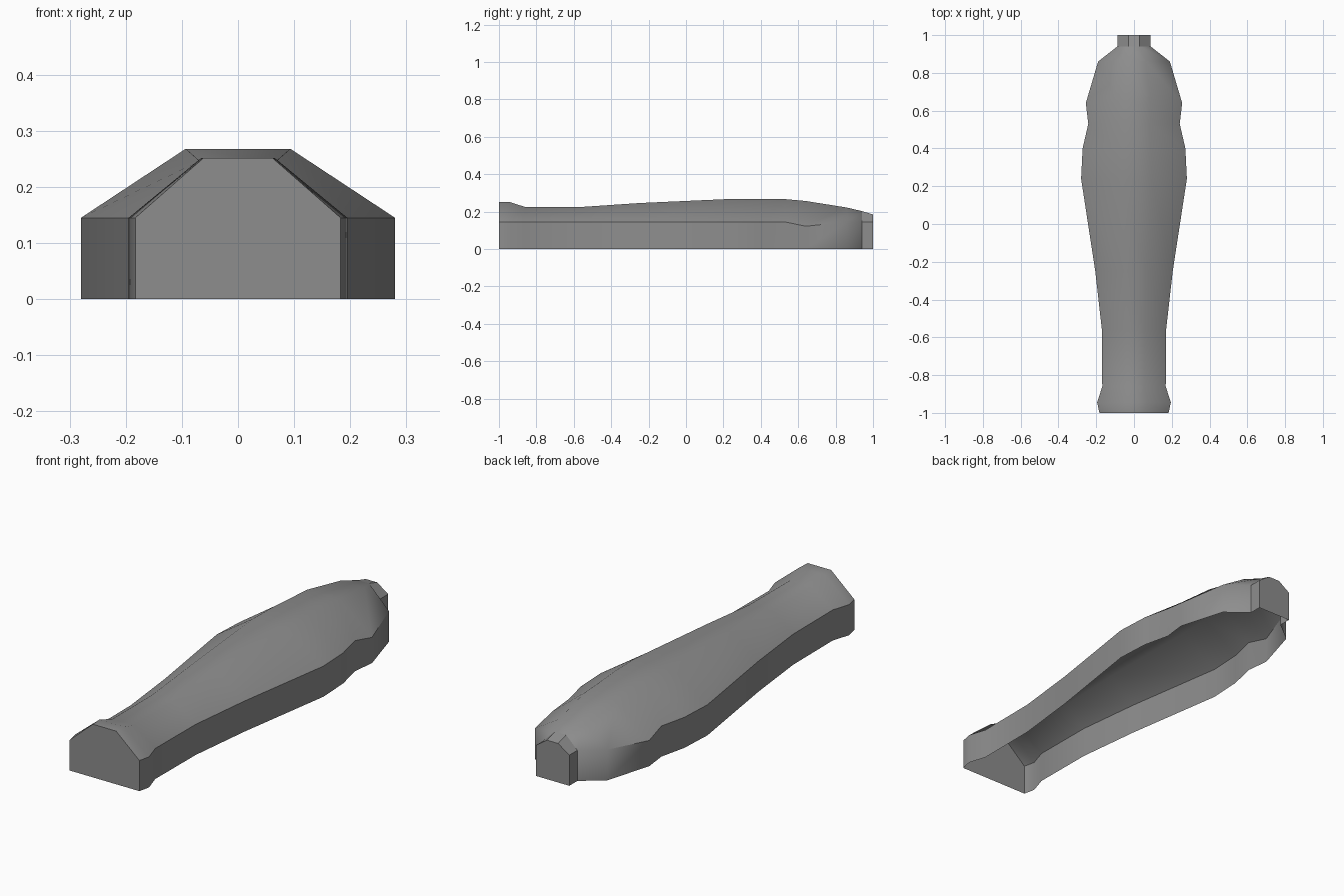
import bpy, bmesh, math

cube = bpy.data.objects.get("Cube")
if cube:
    bpy.data.objects.remove(cube, do_unlink=True)

grey = bpy.data.materials.new("neutral grey")
grey.use_nodes = True
colour = (0.27, 0.27, 0.27, 1)
grey.diffuse_color = colour
grey.node_tree.nodes["Principled BSDF"].inputs["Base Color"].default_value = colour

# Stations along the body: y, half width, ridge height, shoulder height
SHOULDER = 0.145
stations = [
    (-1.0, 0.183, 0.252, SHOULDER),
    (-0.945, 0.195, 0.252, SHOULDER),
    (-0.86, 0.168, 0.225, SHOULDER),
    (-0.56, 0.17, 0.225, SHOULDER),
    (-0.25, 0.205, 0.246, SHOULDER),
    (0.24, 0.28, 0.268, SHOULDER),
    (0.40, 0.272, 0.268, SHOULDER),
    (0.53, 0.242, 0.267, SHOULDER),
    (0.64, 0.255, 0.257, 0.122),
    (0.86, 0.19, 0.222, SHOULDER),
    (0.94, 0.088, 0.203, SHOULDER),
    (1.0, 0.088, 0.185, SHOULDER),
]


def section(bm, y, width, ridge, shoulder):
    """Six-point arch, open at the bottom."""
    half = [(width, 0), (width, shoulder), (width / 3, ridge)]
    points = half + [(-x, z) for x, z in reversed(half)]
    return [bm.verts.new((x, y, z)) for x, z in points]


# Lofted shell with a flat cap at each end
bm = bmesh.new()
rings = [section(bm, *s) for s in stations]
for a, b in zip(rings, rings[1:]):
    for i in range(len(a) - 1):
        bm.faces.new((a[i], b[i], b[i + 1], a[i + 1]))
bm.faces.new(rings[0])
bm.faces.new(list(reversed(rings[-1])))
bmesh.ops.recalc_face_normals(bm, faces=bm.faces)

mesh = bpy.data.meshes.new("handle_shell")
bm.to_mesh(mesh)
bm.free()
mesh.materials.append(grey)
shell = bpy.data.objects.new("handle_shell", mesh)
bpy.context.collection.objects.link(shell)

# Smooth body, crisp shoulders and caps
bpy.ops.object.select_all(action="DESELECT")
shell.select_set(True)
bpy.context.view_layer.objects.active = shell
bpy.ops.object.shade_smooth_by_angle(angle=math.radians(45))

# Flat-faceted tail tip
for face in mesh.polygons:
    if face.center.y > 0.95:
        face.use_smooth = False
